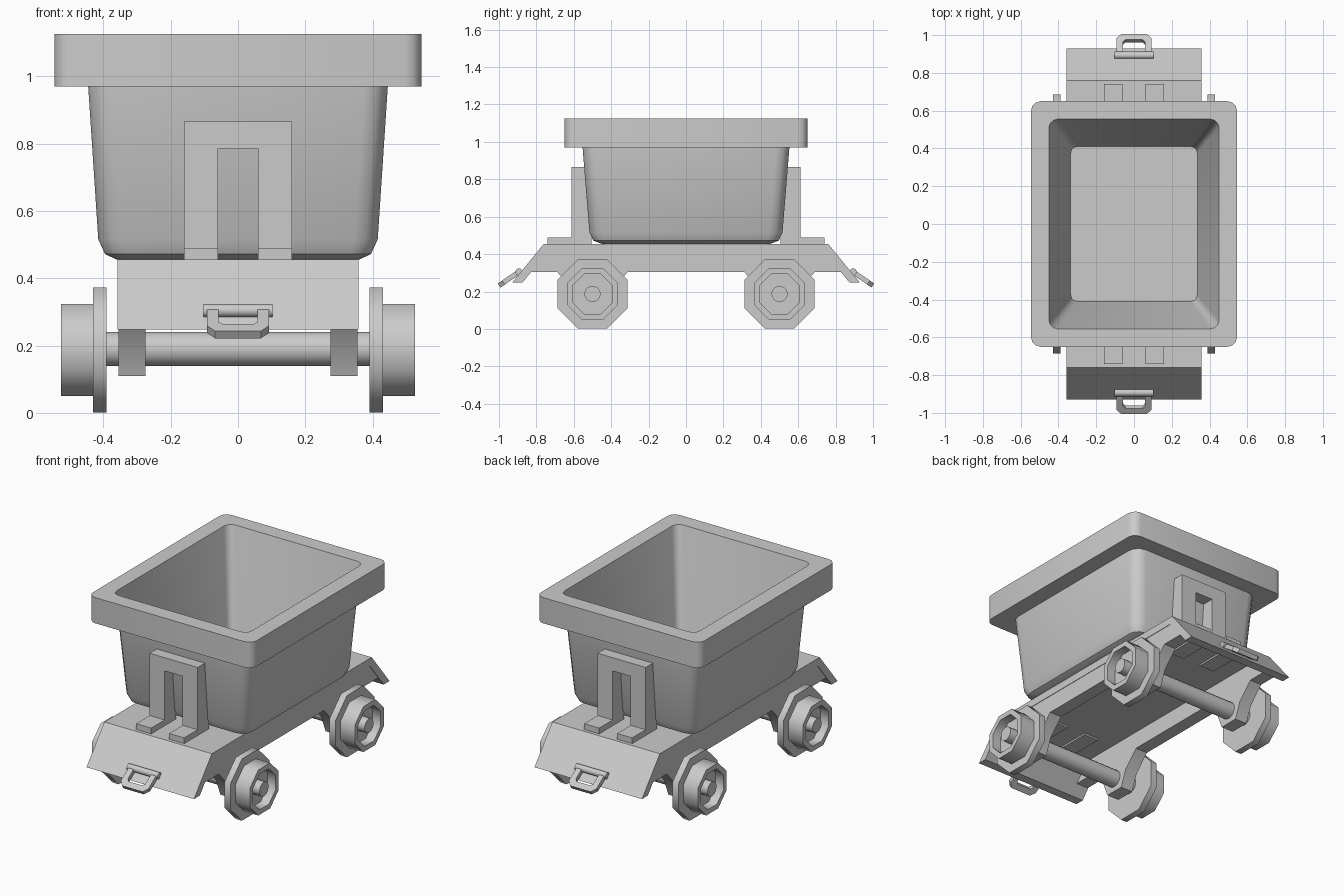
import bpy, bmesh, math
from mathutils import Matrix, Vector

if "Cube" in bpy.data.objects:
    bpy.data.objects.remove(bpy.data.objects["Cube"], do_unlink=True)

grey = bpy.data.materials.new("plain_grey")
grey.use_nodes = True
grey.diffuse_color = (0.6, 0.6, 0.6, 1)
grey.node_tree.nodes["Principled BSDF"].inputs["Base Color"].default_value = (0.6, 0.6, 0.6, 1)


def finish(name, bm, angle=35):
    bmesh.ops.recalc_face_normals(bm, faces=bm.faces)
    mesh = bpy.data.meshes.new(name)
    bm.to_mesh(mesh)
    bm.free()
    mesh.materials.append(grey)
    obj = bpy.data.objects.new(name, mesh)
    bpy.context.collection.objects.link(obj)
    bpy.ops.object.select_all(action='DESELECT')
    obj.select_set(True)
    bpy.context.view_layer.objects.active = obj
    bpy.ops.object.shade_smooth_by_angle(angle=math.radians(angle))
    return obj


def loft(name, rings, angle=35):
    """Bridge successive rings of points and cap both ends."""
    bm = bmesh.new()
    loops = [[bm.verts.new(p) for p in ring] for ring in rings]
    for a, b in zip(loops, loops[1:]):
        for i in range(len(a)):
            j = (i + 1) % len(a)
            bm.faces.new((a[i], a[j], b[j], b[i]))
    bm.faces.new(loops[0])
    bm.faces.new(loops[-1])
    return finish(name, bm, angle)


def prism(name, pts, place, lo, hi):
    """Extrude a 2D outline; place(a, b, t) maps it into space."""
    return loft(name, [[place(a, b, t) for a, b in pts] for t in (lo, hi)])


def lathe_x(name, profile, y, z, sides, angle=50):
    """Revolve (x, flat radius) pairs about an axis along x."""
    k = 1 / math.cos(math.pi / sides)
    turns = [(i + 0.5) * math.tau / sides for i in range(sides)]
    return loft(name, [[(x, y + r * k * math.cos(t), z + r * k * math.sin(t))
                        for t in turns] for x, r in profile], angle)


def round_rect(hx, hy, z, r, segs=3):
    pts = []
    for q, (sx, sy) in enumerate(((1, 1), (-1, 1), (-1, -1), (1, -1))):
        for i in range(segs + 1):
            t = (q + i / segs) * math.pi / 2
            pts.append((sx * (hx - r) + r * math.cos(t), sy * (hy - r) + r * math.sin(t), z))
    return pts


# Hopper tub with thick rim and hollow inside
loft("hopper_tub", [
    round_rect(0.36, 0.45, 0.455, 0.05),
    round_rect(0.395, 0.495, 0.472, 0.06),
    round_rect(0.415, 0.516, 0.515, 0.07),
    round_rect(0.445, 0.553, 0.97, 0.07),
    round_rect(0.545, 0.65, 0.97, 0.05),
    round_rect(0.545, 0.65, 1.125, 0.05),
    round_rect(0.45, 0.555, 1.125, 0.045),
    round_rect(0.335, 0.41, 0.5, 0.035)])


def along_x(y, z, x):
    return (x, y, z)


# Bed plate with sloping ends
half = [(0.76, 0.455), (0.93, 0.247), (0.875, 0.247), (0.742, 0.41)]
bed = half + [(-y, z) for y, z in reversed(half)]
prism("bed_plate", bed, along_x, -0.358, 0.358)

# Side rails with axle hangers
half = [(0.742, 0.42), (0.828, 0.305), (0.69, 0.305), (0.6, 0.21), (0.56, 0.11),
        (0.44, 0.11), (0.4, 0.21), (0.31, 0.305)]
rail = half + [(-y, z) for y, z in reversed(half)]
for side, s in (("left", 1), ("right", -1)):
    prism("side_rail_" + side, rail, along_x, s * 0.275, s * 0.355)

# Axles and wheels
AXLE_Z = 0.187
wheel = [(0.39, 0.04), (0.39, 0.186), (0.43, 0.186), (0.43, 0.137),
         (0.525, 0.137), (0.525, 0.107), (0.47, 0.107), (0.47, 0.03)]
for end, e in (("front", -1), ("back", 1)):
    y = e * 0.5
    lathe_x("axle_" + end, [(-0.4, 0.05), (0.4, 0.05)], y, AXLE_Z + 0.003, 16)
    for side, s in (("left", 1), ("right", -1)):
        tag = end + "_" + side
        lathe_x("wheel_" + tag, [(s * x, r) for x, r in wheel], y, AXLE_Z, 8)
        lathe_x("wheel_hub_" + tag, [(s * 0.46, 0.042), (s * 0.523, 0.042)], y, AXLE_Z, 16)

# Tub brackets, feet and couplings at both ends
half = [(0.06, 0.785), (0.06, 0.45), (0.16, 0.45), (0.16, 0.865)]
arch = half + [(-x, z) for x, z in reversed(half)]
half = [(0.058, 0.0), (0.092, 0.0), (0.092, 0.1), (0.068, 0.128)]
hole = [(0.045, 0.092), (0.058, 0.078)]
link = half + [(-x, v) for x, v in reversed(half)] + [(-x, v) for x, v in reversed(hole)] + hole
link_dir = Vector((0, 0.83, -0.56)).normalized()
link_up = Vector((0, 0.56, 0.83)).normalized()
for end, e in (("front", -1), ("back", 1)):
    prism("bracket_" + end, arch, lambda x, z, t: (x, e * t, z), 0.505, 0.612)
    for side, s in (("left", 1), ("right", -1)):
        foot = [(0.505, 0.4), (0.74, 0.4), (0.74, 0.49), (0.505, 0.49)]
        prism("bracket_foot_" + end + "_" + side, [(e * y, z) for y, z in foot],
              along_x, s * 0.06, s * 0.16)
    lathe_x("coupling_pin_" + end, [(-0.103, 0.019), (0.103, 0.019)], e * 0.893, 0.304, 12)

    def on_link(x, v, t):
        p = Vector((x, 0.893, 0.304)) + link_dir * v + link_up * t
        return (p.x, e * p.y, p.z)
    prism("coupling_link_" + end, link, on_link, -0.013, 0.013)
